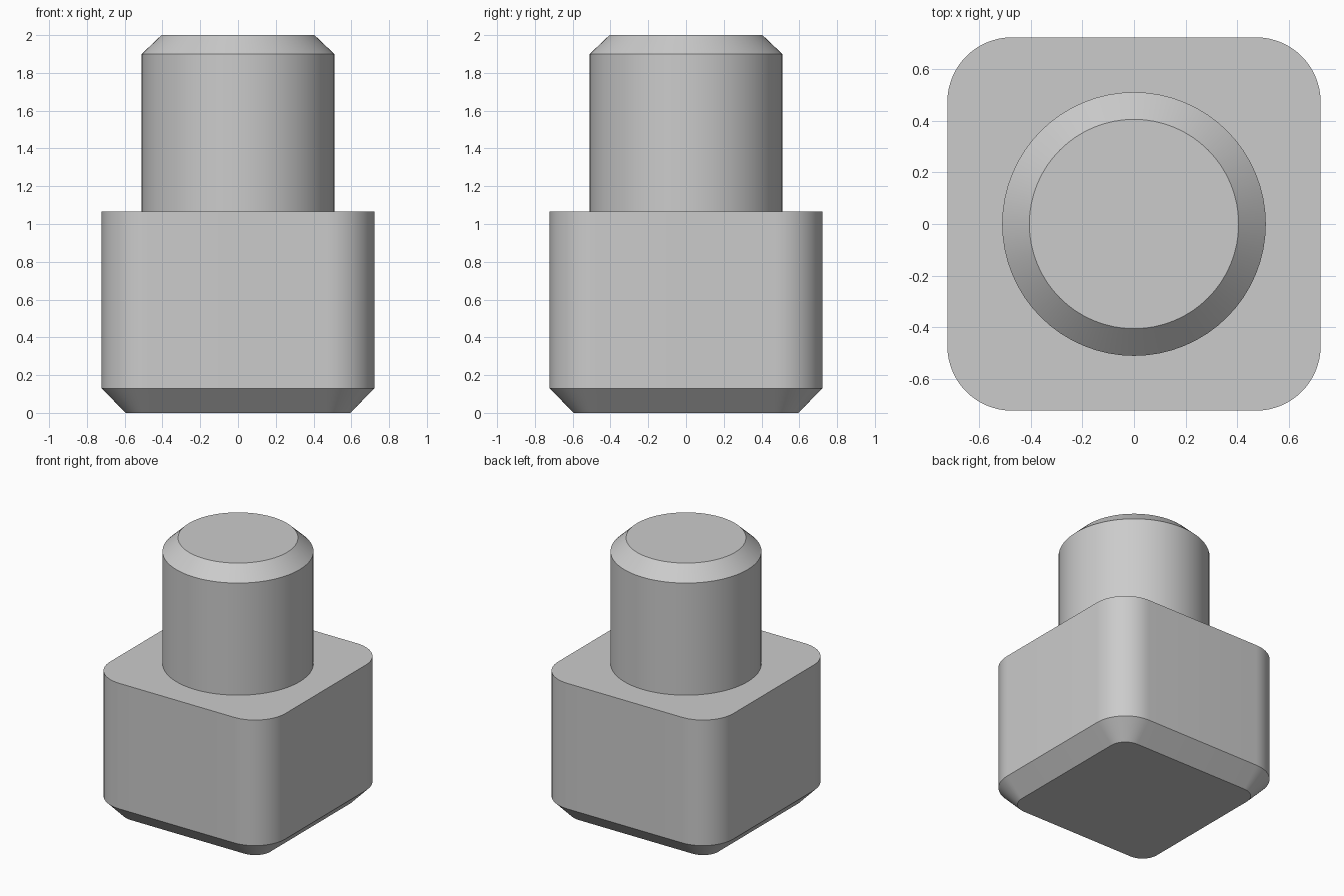
import bpy, bmesh
from math import cos, sin, pi

if "Cube" in bpy.data.objects:
    bpy.data.objects.remove(bpy.data.objects["Cube"])

ARC_STEPS = 16

# Single grey material
grey = bpy.data.materials.new("plain_grey")
grey.use_nodes = True
colour = (0.6, 0.6, 0.6, 1)
grey.diffuse_color = colour
grey.node_tree.nodes["Principled BSDF"].inputs["Base Color"].default_value = colour


def rounded_ring(bm, half, radius, z):
    """Square ring with rounded corners; a circle when radius equals half."""
    ring = []
    for quarter in range(4):
        mid = (quarter + 0.5) * pi / 2
        offset = (half - radius) * 2 ** 0.5
        for step in range(ARC_STEPS + 1):
            a = (quarter + step / ARC_STEPS) * pi / 2
            ring.append(bm.verts.new((offset * cos(mid) + radius * cos(a),
                                      offset * sin(mid) + radius * sin(a), z)))
    return ring


# Half width, corner radius and height of each level, bottom to top
levels = [
    (0.595, 0.125, 0.0),    # base underside
    (0.722, 0.25, 0.13),    # base chamfer
    (0.722, 0.25, 1.065),   # base shoulder
    (0.51, 0.51, 1.065),    # round post foot
    (0.51, 0.51, 1.9),      # post side
    (0.405, 0.405, 2.0),    # post chamfer
]

# Loft the levels into one closed solid
bm = bmesh.new()
rings = [rounded_ring(bm, *level) for level in levels]
count = len(rings[0])
for low, high in zip(rings, rings[1:]):
    for i in range(count):
        j = (i + 1) % count
        bm.faces.new((low[i], low[j], high[j], high[i]))
bm.faces.new(reversed(rings[0]))
bm.faces.new(rings[-1])
bmesh.ops.remove_doubles(bm, verts=bm.verts, dist=0.0001)
bmesh.ops.recalc_face_normals(bm, faces=bm.faces)

mesh = bpy.data.meshes.new("square_base_with_round_post")
bm.to_mesh(mesh)
bm.free()
mesh.materials.append(grey)
solid = bpy.data.objects.new("square_base_with_round_post", mesh)
bpy.context.collection.objects.link(solid)

# Smooth rounded sides, crisp chamfer edges
bpy.ops.object.select_all(action="DESELECT")
solid.select_set(True)
bpy.context.view_layer.objects.active = solid
bpy.ops.object.shade_smooth_by_angle(angle=pi / 6)
